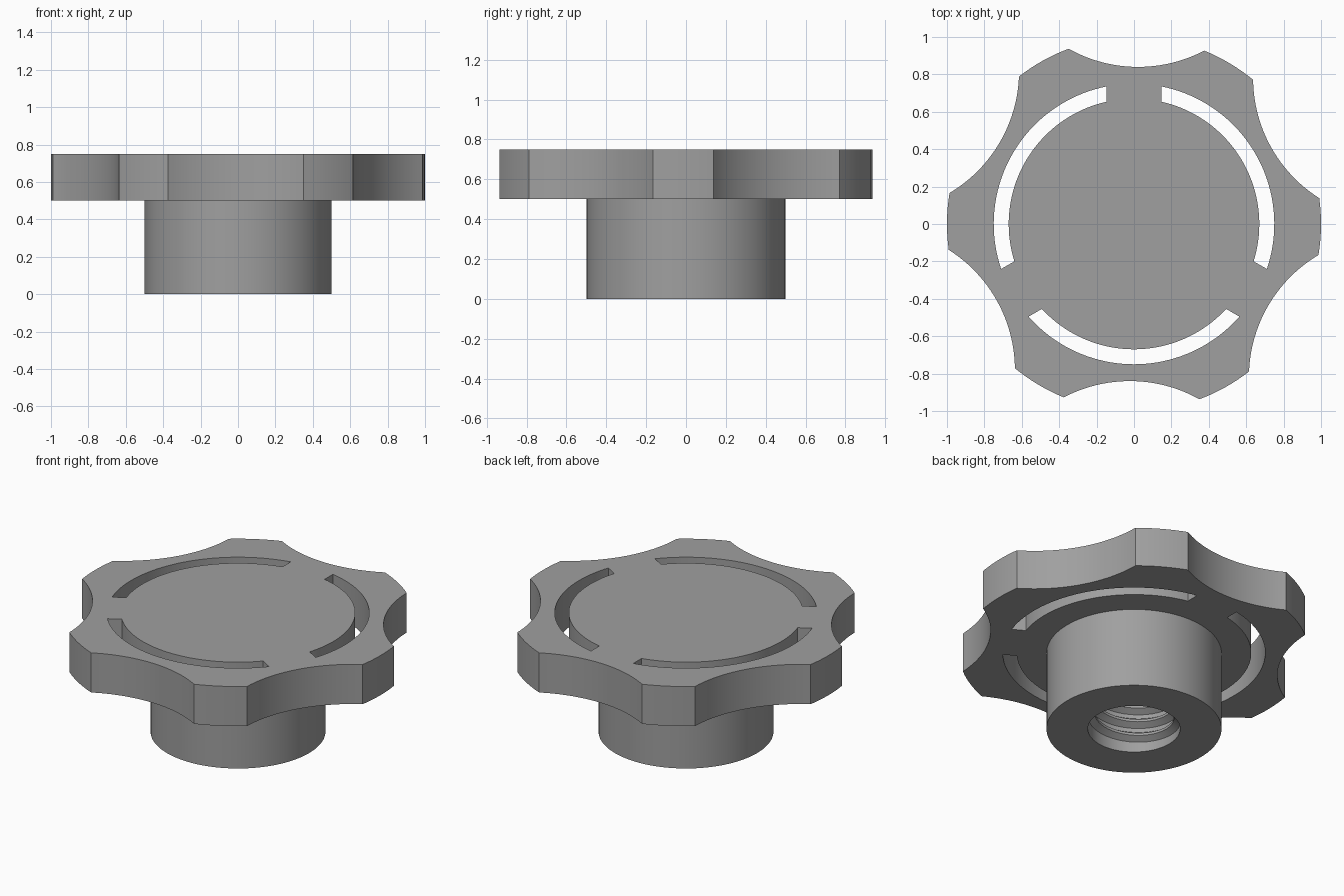
import bpy, bmesh, math
from math import cos, sin, pi, radians

if "Cube" in bpy.data.objects:
    bpy.data.objects.remove(bpy.data.objects["Cube"])

GREY = bpy.data.materials.new("plain grey")
GREY.diffuse_color = (0.35, 0.35, 0.35, 1)
GREY.use_nodes = True
GREY.node_tree.nodes["Principled BSDF"].inputs["Base Color"].default_value = GREY.diffuse_color

PLATE_Z, PLATE_TOP = 0.5, 0.75
BORE_R, BORE_DEPTH = 0.264, 0.5


def finish(obj, angle=30):
    obj.data.materials.clear()
    obj.data.materials.append(GREY)
    bpy.ops.object.select_all(action='DESELECT')
    obj.select_set(True)
    bpy.context.view_layer.objects.active = obj
    bpy.ops.object.shade_smooth_by_angle(angle=radians(angle))


def arc(cx, cy, r, a0, a1, n):
    return [(cx + r * cos(a0 + (a1 - a0) * i / n),
             cy + r * sin(a0 + (a1 - a0) * i / n)) for i in range(n + 1)]


def mesh_object(name, bm):
    bmesh.ops.recalc_face_normals(bm, faces=bm.faces)
    mesh = bpy.data.meshes.new(name)
    bm.to_mesh(mesh)
    bm.free()
    obj = bpy.data.objects.new(name, mesh)
    bpy.context.collection.objects.link(obj)
    return obj


# Grip outline: six rounded lobes separated by shallow circular scallops
half = radians(21.25)                 # half angle of one scallop
floor_r = 0.84                        # radius at the bottom of a scallop
w, d = sin(half), cos(half) - floor_r
scallop_r = (w * w + d * d) / (2 * d)
centre_r = floor_r + scallop_r
sweep = math.asin(w / scallop_r)
outline = []
for k in range(6):
    a = radians(60 * k + 29.2)
    outline += arc(centre_r * cos(a), centre_r * sin(a), scallop_r,
                   a + pi + sweep, a + pi - sweep, 24)
    outline += arc(0, 0, 1, a + half, a + pi / 3 - half, 8)[1:-1]

# Three arc slots whose ends run parallel to the bridges between them
bridge, r_in, r_out = 0.147, 0.67, 0.75
loops = [outline]
for k in range(3):
    a0, a1 = radians(120 * k + 90), radians(120 * k + 210)
    o, i = math.asin(bridge / r_out), math.asin(bridge / r_in)
    loops.append(arc(0, 0, r_out, a0 + o, a1 - o, 40)
                 + arc(0, 0, r_in, a1 - i, a0 + i, 40))

# Grip plate: filled flat curve with thickness, converted to mesh
curve = bpy.data.curves.new("grip_plate", 'CURVE')
curve.dimensions = '2D'
curve.fill_mode = 'BOTH'
curve.extrude = (PLATE_TOP - PLATE_Z) / 2
for pts in loops:
    s = curve.splines.new('POLY')
    s.points.add(len(pts) - 1)
    for p, (x, y) in zip(s.points, pts):
        p.co = (x, y, (0), 1)
    s.use_cyclic_u = True
plate = bpy.data.objects.new("grip_plate", curve)
bpy.context.collection.objects.link(plate)
plate.select_set(True)
bpy.context.view_layer.objects.active = plate
bpy.ops.object.convert(target='MESH')
plate = bpy.context.object
bm = bmesh.new()
bm.from_mesh(plate.data)
bmesh.ops.remove_doubles(bm, verts=bm.verts, dist=1e-4)
bmesh.ops.translate(bm, verts=bm.verts, vec=(0, 0, (PLATE_Z + PLATE_TOP) / 2))
bmesh.ops.recalc_face_normals(bm, faces=bm.faces)
bm.to_mesh(plate.data)
bm.free()
finish(plate, 20)

# Hub: lathed collar with a blind bore closed by the plate
N = 96
bm = bmesh.new()
profile = [(0.5, PLATE_Z), (0.5, 0), (BORE_R, 0), (BORE_R, BORE_DEPTH)]
rings = [[bm.verts.new((r * cos(2 * pi * i / N), r * sin(2 * pi * i / N), z))
          for i in range(N)] for r, z in profile]
for j in range(4):
    A, B = rings[j], rings[(j + 1) % 4]
    for i in range(N):
        bm.faces.new((A[i], A[(i + 1) % N], B[(i + 1) % N], B[i]))
finish(mesh_object("hub", bm))

# Thread: trapezoid ridge swept along a helix inside the bore
PITCH, STEPS = 0.09, 48
section = [(BORE_R + 0.006, -0.036), (0.228, -0.008),
           (0.228, 0.008), (BORE_R + 0.006, 0.036)]
bm = bmesh.new()
turns = (BORE_DEPTH - 0.08) / PITCH
count = int(turns * STEPS)
rows = []
for i in range(count + 1):
    t = 2 * pi * i / STEPS
    rows.append([bm.verts.new((r * cos(t), r * sin(t),
                               0.04 + PITCH * i / STEPS + dz))
                 for r, dz in section])
for A, B in zip(rows, rows[1:]):
    for j in range(4):
        bm.faces.new((A[j], A[(j + 1) % 4], B[(j + 1) % 4], B[j]))
bm.faces.new(rows[0])
bm.faces.new(rows[-1])
finish(mesh_object("bore_thread", bm))
